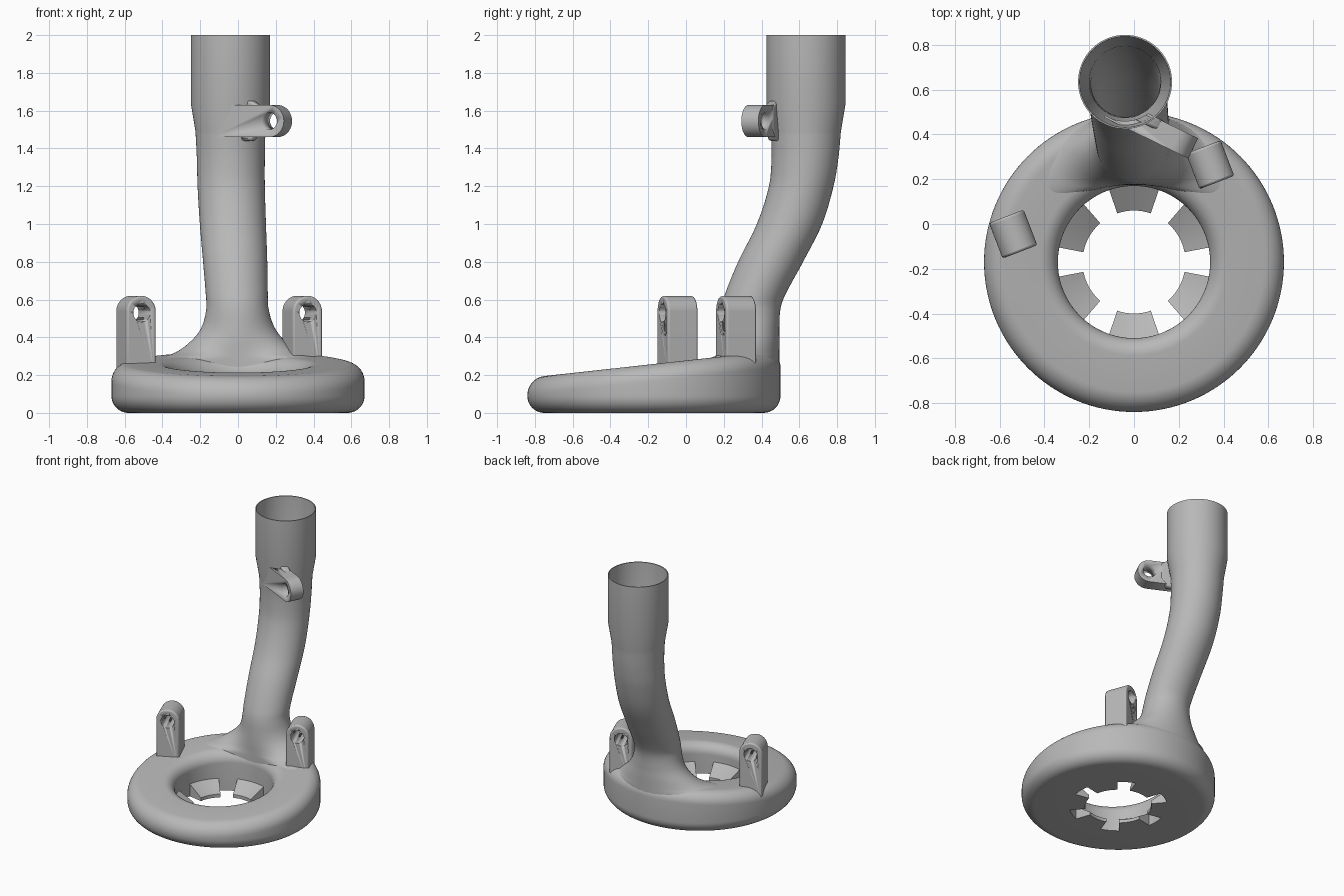
import bpy, bmesh, math
from math import pi, sin, cos, radians
from mathutils import Matrix, Vector

cube = bpy.data.objects.get("Cube")
if cube:
    bpy.data.objects.remove(cube, do_unlink=True)

GREY = (0.48, 0.48, 0.48, 1)
mat = bpy.data.materials.new("plain grey")
mat.use_nodes = True
mat.diffuse_color = GREY
mat.node_tree.nodes["Principled BSDF"].inputs["Base Color"].default_value = GREY

HUB = -0.17            # y of the ring centre
RIN, ROUT = 0.34, 0.67


def make(name, bm, angle=35):
    bmesh.ops.recalc_face_normals(bm, faces=bm.faces)
    me = bpy.data.meshes.new(name)
    bm.to_mesh(me)
    bm.free()
    me.materials.append(mat)
    ob = bpy.data.objects.new(name, me)
    bpy.context.collection.objects.link(ob)
    bpy.ops.object.select_all(action="DESELECT")
    ob.select_set(True)
    bpy.context.view_layer.objects.active = ob
    bpy.ops.object.shade_smooth_by_angle(angle=radians(angle))
    return ob


def loft(bm, loops, wrap=False):
    """Bridge point loops; cap the ends, or join last to first."""
    rows = [[bm.verts.new(p) for p in loop] for loop in loops]
    n = len(rows[0])
    pairs = list(zip(rows, rows[1:])) + ([(rows[-1], rows[0])] if wrap else [])
    for a, b in pairs:
        for i in range(n):
            j = (i + 1) % n
            bm.faces.new((a[i], a[j], b[j], b[i]))
    if not wrap:
        bm.faces.new(rows[0])
        bm.faces.new(rows[-1])


def arc(cx, cz, r, a0, a1, n=10):
    return [(cx + r * cos(radians(a0 + (a1 - a0) * i / n)),
             cz + r * sin(radians(a0 + (a1 - a0) * i / n))) for i in range(n + 1)]


# Ring with a sloping top and rounded edges
def ring_section(a):
    def top(r):
        return 0.2775 + 0.11 * (HUB + r * sin(a))
    pts = [(RIN, 0)] + arc(ROUT - 0.09, 0.09, 0.09, -90, 0)
    pts += [(r, top(r) + d) for r, d in arc(ROUT - 0.09, -0.09, 0.09, 0, 90)]
    pts += [(r, top(r) + d) for r, d in arc(RIN + 0.08, -0.08, 0.08, 90, 180)]
    return [(r * cos(a), HUB + r * sin(a), z) for r, z in pts]


bm = bmesh.new()
loft(bm, [ring_section(2 * pi * i / 128) for i in range(128)], wrap=True)
make("ring_shoe", bm)

# Six wedge teeth inside the ring
bm = bmesh.new()
for k in range(6):
    mid = radians(90 + 60 * k)
    loops = []
    for i in range(9):
        a = mid + radians(19) * (i / 4 - 1)
        loops.append([(r * cos(a), HUB + r * sin(a), z) for r, z in
                      ((0.35, 0), (0.23, 0), (0.23, 0.025), (0.35, 0.1))])
    loft(bm, loops)
make("inner_teeth", bm)


# Hose pipe: stations are (z, centre x, centre y, x radius, y radius, bend)
def section(z, cx, cy, rx, ry, bend, n=64):
    pts = []
    for i in range(n):
        t = 2 * pi * i / n
        flat = Vector((cx + rx * cos(t), cy + ry * sin(t), z))
        reach = cy - HUB
        a = rx * cos(t) / reach
        r = reach + ry * sin(t)
        curved = Vector((cx + r * sin(a), HUB + r * cos(a), z))
        pts.append(flat.lerp(curved, bend))
    return pts


def spline(keys, steps=6):
    out = []
    for i in range(len(keys) - 1):
        p1, p2 = keys[i], keys[i + 1]
        p0, p3 = keys[max(i - 1, 0)], keys[min(i + 2, len(keys) - 1)]
        for s in range(steps):
            t = s / steps
            q = []
            for k in range(len(p1)):
                m1 = (p2[k] - p0[k]) / (p2[0] - p0[0]) * (p2[0] - p1[0])
                m2 = (p3[k] - p1[k]) / (p3[0] - p1[0]) * (p2[0] - p1[0])
                q.append((2*t**3 - 3*t*t + 1) * p1[k] + (t**3 - 2*t*t + t) * m1
                         + (3*t*t - 2*t**3) * p2[k] + (t**3 - t*t) * m2)
            out.append(tuple(q))
    return out + [keys[-1]]


flare = [
    (0.15, 0, 0.335, 0.52, 0.16, 1),
    (0.28, 0, 0.335, 0.47, 0.16, 1),
    (0.32, 0, 0.335, 0.34, 0.16, 1),
    (0.38, 0, 0.335, 0.25, 0.16, 0.8),
    (0.45, 0, 0.336, 0.195, 0.158, 0.5),
    (0.55, -0.003, 0.343, 0.165, 0.157, 0),
]
neck = [
    (0.62, -0.006, 0.363, 0.164, 0.16, 0),
    (0.8, -0.015, 0.448, 0.17, 0.172, 0),
    (1.0, -0.027, 0.548, 0.175, 0.173, 0),
    (1.2, -0.036, 0.61, 0.178, 0.171, 0),
    (1.35, -0.038, 0.63, 0.18, 0.177, 0),
    (1.49, -0.04, 0.635, 0.185, 0.185, 0),
]
socket = [(1.64, -0.04, 0.635, 0.21, 0.21, 0), (2.0, -0.04, 0.635, 0.21, 0.21, 0)]
bore = [(2.0, -0.04, 0.635, 0.203, 0.203, 0), (1.64, -0.04, 0.635, 0.195, 0.195, 0)]
body = spline(flare + neck)
inside = [(z, x, y, rx - 0.025, ry - 0.025, 0) for z, x, y, rx, ry, b in reversed(body) if z > 0.56]
bm = bmesh.new()
loft(bm, [section(*s) for s in body + socket + bore + inside])
make("hose_pipe", bm)


# Upright plates: outline in local x and z, thickness along local y
def plate(name, outline, thick, loc, turn, bevel=0.0):
    bm = bmesh.new()
    loft(bm, [[(x, y, z) for x, z in outline] for y in (-thick / 2, thick / 2)])
    ob = make(name, bm)
    ob.location = loc
    ob.rotation_euler.z = radians(turn)
    if bevel:
        m = ob.modifiers.new("soft edges", "BEVEL")
        m.width, m.segments, m.limit_method = bevel, 2, "ANGLE"
        m.angle_limit = radians(50)
    return ob


def cut(ob, name, radius, matrix):
    bm = bmesh.new()
    bmesh.ops.create_cone(bm, cap_ends=True, segments=48, radius1=radius,
                          radius2=radius, depth=1, matrix=matrix)
    cutter = make(name, bm)
    cutter.hide_render = True
    cutter.hide_set(True)
    m = ob.modifiers.new("cut", "BOOLEAN")
    m.operation, m.object, m.solver = "DIFFERENCE", cutter, "EXACT"


def bolt_axis(x, y, z, turn):
    return (Matrix.Translation((x, y, z)) @ Matrix.Rotation(radians(turn), 4, "Z")
            @ Matrix.Rotation(pi / 2, 4, "X"))


# Two bolt lugs on the ring
for side, x, y in (("right", -0.54, -0.045), ("left", 0.34, 0.265)):
    outline = [(-0.083, 0.18), (0.083, 0.18)] + arc(0, 0.537, 0.083, 0, 180, 24)
    lug = plate(side + "_bolt_lug", outline, 0.17, (x, y, 0), 21, 0.01)
    cut(lug, side + "_lug_cutter", 0.048, bolt_axis(x, y, 0.53, 21))

# Clamp arm on the pipe, with a fillet block behind it
arm_at, arm_turn, arm_z = (0.188, 0.375, 0), -26, 1.545
tube_axis = Matrix.Translation((-0.04, 0.63, 1.55))
arm = plate("clamp_arm", [(-0.335, arm_z - 0.085)] + arc(0, arm_z, 0.085, -90, 90, 24)
            + [(-0.335, arm_z + 0.085)], 0.1, arm_at, arm_turn)
cut(arm, "arm_hole_cutter", 0.045, bolt_axis(*arm_at[:2], arm_z, arm_turn))
cut(arm, "arm_tube_cutter", 0.17, tube_axis)
fillet = plate("arm_fillet", [(-0.33, 1.44), (-0.13, 1.44), (-0.08, 1.5), (-0.08, 1.62),
               (-0.13, 1.65), (-0.33, 1.68)], 0.05, (0.2, 0.4, 0), arm_turn, 0.012)
cut(fillet, "fillet_tube_cutter", 0.17, tube_axis)
